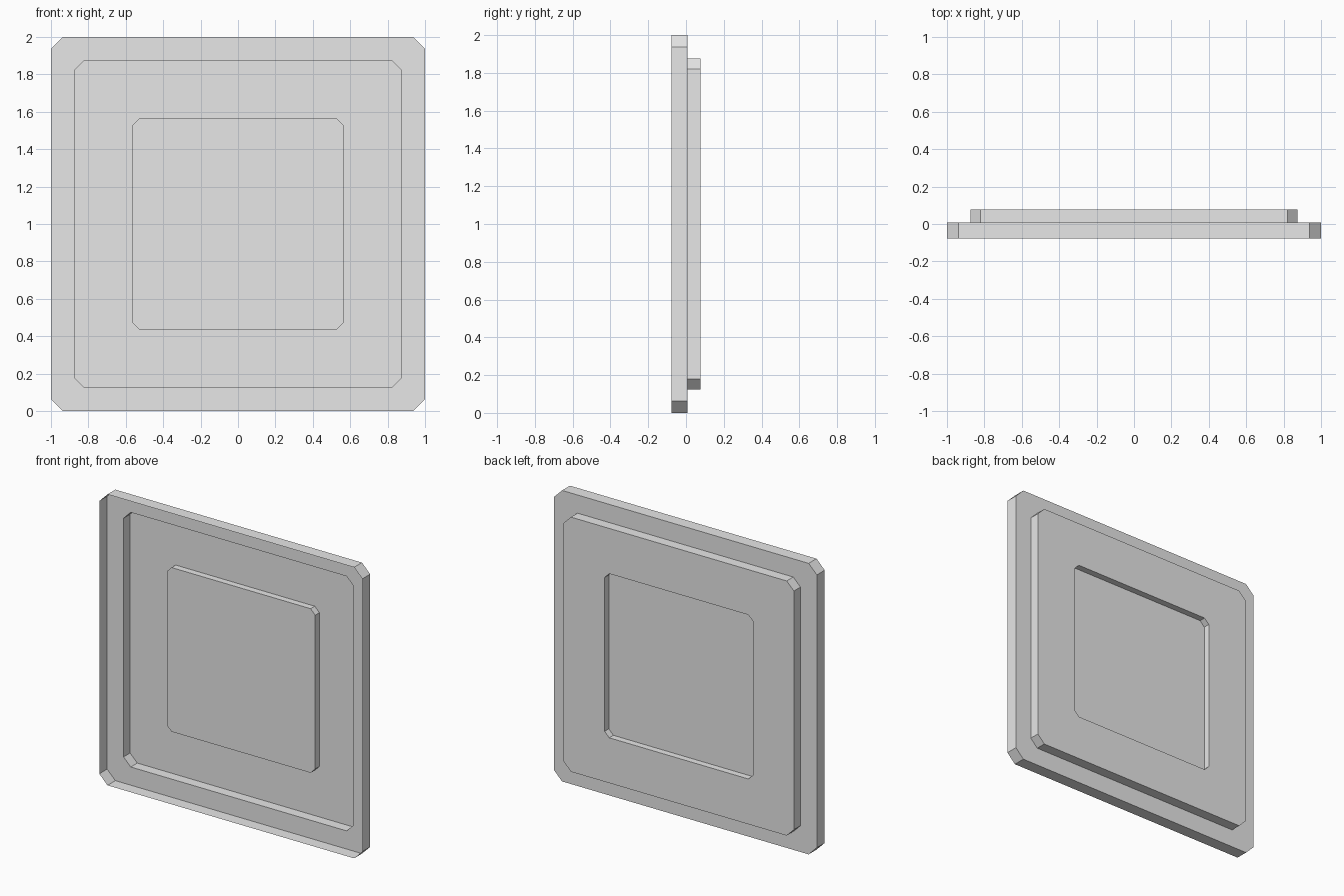
import bpy
import bmesh

old = bpy.data.objects.get("Cube")
if old:
    bpy.data.objects.remove(old, do_unlink=True)

# Single light grey finish
grey = bpy.data.materials.new("light_grey")
grey.use_nodes = True
grey.diffuse_color = (0.8, 0.8, 0.8, 1)
grey.node_tree.nodes["Principled BSDF"].inputs["Base Color"].default_value = (0.8, 0.8, 0.8, 1)

CENTRE_Z = 1.0
CORNER = 0.0625  # corner cut as a share of the half width


def octagon(bm, half, y):
    """Square loop with cut corners, facing the front."""
    cut = half * (1 - CORNER)
    quarter = [(half, cut), (cut, half)]
    points = []
    for _ in range(4):
        points += quarter
        quarter = [(-v, u) for u, v in quarter]
    return [bm.verts.new((u, y, CENTRE_Z + v)) for u, v in points]


def bridge(bm, outer, inner):
    count = len(outer)
    for i in range(count):
        j = (i + 1) % count
        bm.faces.new((outer[i], outer[j], inner[j], inner[i]))


# Pressed sheet: open rim, flange, stepped pan, raised centre
RIM_Y, FLANGE_Y, PAN_Y, CENTRE_Y = -0.078, 0.007, 0.078, 0.033
steps = [
    (1.0, RIM_Y), (1.0, FLANGE_Y),
    (0.875, FLANGE_Y), (0.875, PAN_Y),
    (0.564, PAN_Y), (0.564, CENTRE_Y),
]

bm = bmesh.new()
loops = [octagon(bm, half, y) for half, y in steps]
for outer, inner in zip(loops, loops[1:]):
    bridge(bm, outer, inner)
bm.faces.new(loops[-1])

mesh = bpy.data.meshes.new("pressed_panel")
bm.to_mesh(mesh)
bm.free()
mesh.materials.append(grey)
panel = bpy.data.objects.new("pressed_panel", mesh)
bpy.context.collection.objects.link(panel)
